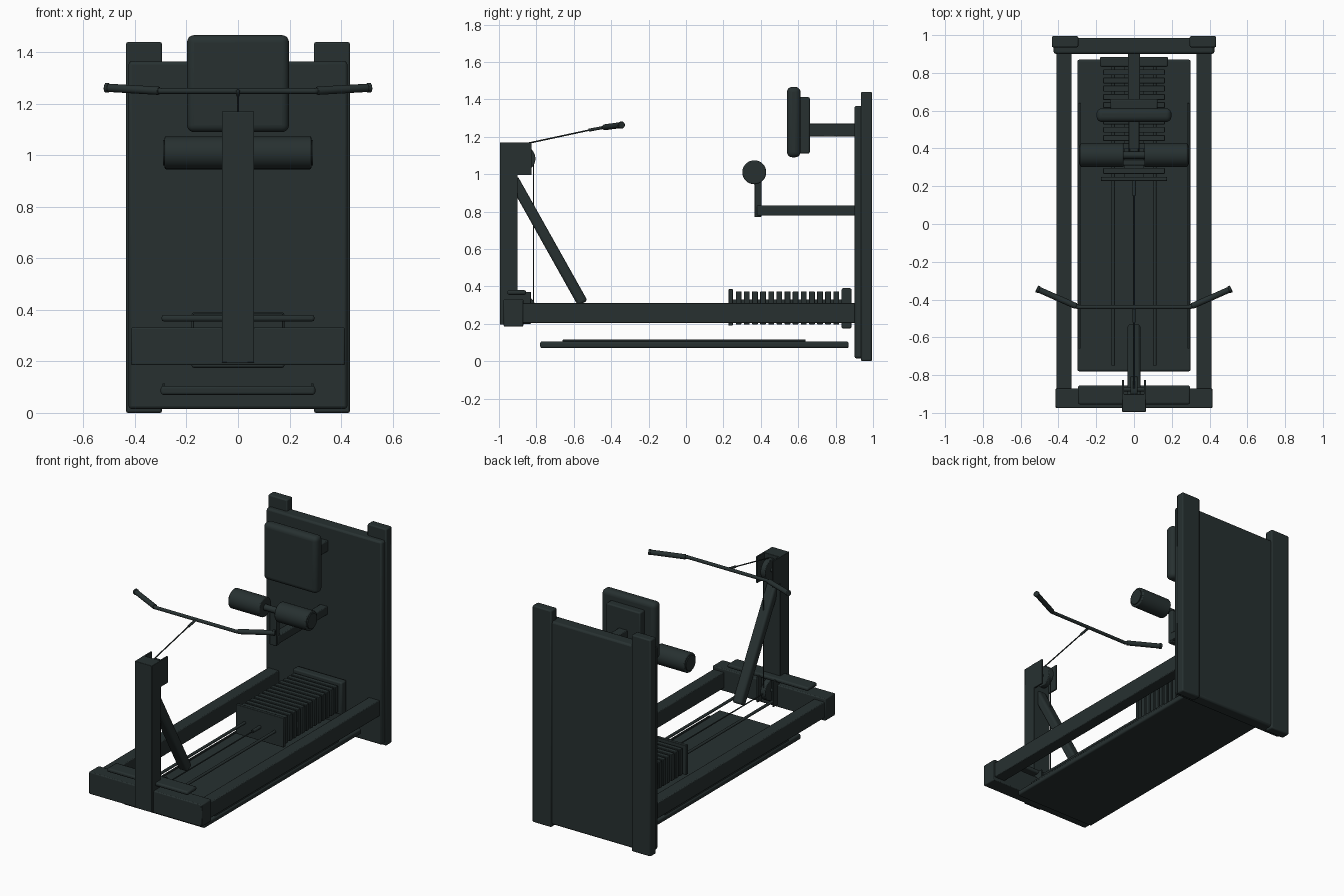
import bpy, bmesh, math
from mathutils import Vector

cube = bpy.data.objects.get("Cube")
if cube:
    bpy.data.objects.remove(cube, do_unlink=True)

# One dark green-grey paint
paint = bpy.data.materials.new("dark_slate")
paint.use_nodes = True
colour = (0.02, 0.03, 0.03, 1)
paint.diffuse_color = colour
paint.node_tree.nodes["Principled BSDF"].inputs["Base Color"].default_value = colour


def finish(name, bm, bevel=0.0, segments=2):
    mesh = bpy.data.meshes.new(name)
    bm.to_mesh(mesh)
    bm.free()
    mesh.materials.append(paint)
    ob = bpy.data.objects.new(name, mesh)
    bpy.context.collection.objects.link(ob)
    if bevel:
        mod = ob.modifiers.new("Bevel", 'BEVEL')
        mod.width, mod.segments, mod.limit_method = bevel, segments, 'ANGLE'
    bpy.ops.object.select_all(action='DESELECT')
    ob.select_set(True)
    bpy.context.view_layer.objects.active = ob
    bpy.ops.object.shade_smooth_by_angle(angle=math.radians(35))
    return ob


def box(name, x, y, z, bevel=0.005, segments=2):
    """Box from (min, max) ranges on each axis."""
    bm = bmesh.new()
    bmesh.ops.create_cube(bm, size=1)
    for v in bm.verts:
        v.co = [r[0] + (c + 0.5) * (r[1] - r[0]) for r, c in zip((x, y, z), v.co)]
    return finish(name, bm, bevel, segments)


def rod(name, a, b, radius, sides=16, bevel=0.0):
    """Cylinder between two points."""
    a, b = Vector(a), Vector(b)
    bm = bmesh.new()
    bmesh.ops.create_cone(bm, cap_ends=True, segments=sides, radius1=radius,
                          radius2=radius, depth=(b - a).length)
    turn = (b - a).to_track_quat('Z', 'Y')
    for v in bm.verts:
        v.co = turn @ v.co + (a + b) / 2
    return finish(name, bm, bevel)


def span(side, inner, outer):
    return tuple(sorted((side * inner, side * outer)))


# Upright back panel with its posts
box("back_panel", (-0.425, 0.425), (0.90, 0.985), (0.015, 1.365), 0.012)
for side, label in ((1, "left"), (-1, "right")):
    box(label + "_post", span(side, 0.295, 0.435), (0.935, 0.995), (0, 1.44), 0.008)
    # Base rails
    box(label + "_rail", span(side, 0.33, 0.41), (-0.90, 0.91), (0.205, 0.31))
    # Head and base pulley cheeks
    box(label + "_head_cheek", span(side, 0.053, 0.063), (-0.93, -0.825), (0.995, 1.17), 0.001)
    box(label + "_base_cheek", span(side, 0.053, 0.063), (-0.93, -0.83), (0.20, 0.37), 0.001)
    # Guide rods for the weights
    rod(label + "_guide_rod", (side * 0.11, -0.75, 0.28), (side * 0.11, 0.86, 0.28), 0.009)
    # Raised edge strip on the lower board
    box(label + "_board_strip", span(side, 0.283, 0.293), (-0.66, 0.64), (0.10, 0.115), 0.002)
    # Foam rollers
    rod(label + "_roller", (side * 0.055, 0.365, 1.01), (side * 0.285, 0.365, 1.01), 0.064, 32, 0.006)
    rod(label + "_roller_cap", (side * 0.28, 0.365, 1.01), (side * 0.292, 0.365, 1.01), 0.05, 32)
    # Bent ends and grips of the pull bar
    bend, tip = Vector((side * 0.295, -0.44, 1.25)), Vector((side * 0.515, -0.343, 1.263))
    rod(label + "_bar_end", bend, tip, 0.012)
    rod(label + "_grip", bend.lerp(tip, 0.05), bend.lerp(tip, 0.96), 0.016, 20, 0.003)
    rod(label + "_grip_stop", bend.lerp(tip, 0.94), tip, 0.019, 20, 0.003)

# Front cross beam, foot rest and lower board
box("front_beam", (-0.415, 0.415), (-0.975, -0.87), (0.185, 0.332), 0.006)
box("foot_rest", (-0.297, 0.297), (-0.955, -0.855), (0.355, 0.38), 0.009)
box("foot_rest_mount", (-0.06, 0.06), (-0.95, -0.87), (0.32, 0.36))
box("lower_board", (-0.30, 0.30), (-0.78, 0.87), (0.07, 0.105), 0.01, 3)

# Column with brace and pulleys
box("column", (-0.063, 0.063), (-0.995, -0.90), (0.195, 1.17), 0.003)
for label, z in (("head", 1.083), ("base", 0.285)):
    rod(label + "_pulley", (-0.018, -0.875, z), (0.018, -0.875, z), 0.07, 32, 0.004)
    rod(label + "_pulley_axle", (-0.06, -0.875, z), (0.06, -0.875, z), 0.012)

top, foot = Vector((0, -0.925, 0.975)), Vector((0, -0.552, 0.31))
brace = box("brace", (-0.034, 0.034), (-0.029, 0.029),
            (-(foot - top).length / 2, (foot - top).length / 2), 0.014, 3)
brace.location = (top + foot) / 2
brace.rotation_euler.x = math.atan2(foot.y - top.y, top.z - foot.z)

# Weight stack
box("stack_head_plate", (-0.175, 0.175), (0.228, 0.25), (0.19, 0.385), 0.003)
box("stack_end_plate", (-0.18, 0.18), (0.832, 0.885), (0.175, 0.39), 0.008)
for i in range(13):
    y = 0.266 + i * 0.0435
    box("weight_plate_%d" % (i + 1), (-0.163, 0.163), (y, y + 0.031), (0.197, 0.373), 0.003)
box("stack_core", (-0.05, 0.05), (0.24, 0.84), (0.24, 0.33), 0)

# Cables and hooks
rod("stack_hook", (0, 0.15, 0.28), (0, 0.24, 0.28), 0.011)
rod("stack_cable", (0, -0.84, 0.28), (0, 0.16, 0.28), 0.004, 8)
rod("column_cable", (0, -0.815, 0.29), (0, -0.815, 1.08), 0.003, 8)
rod("pull_cable", (0, -0.87, 1.16), (0, -0.51, 1.237), 0.004, 8)
rod("pull_hook", (0, -0.52, 1.235), (0, -0.44, 1.25), 0.008, 12)

# Straight middle of the pull bar
rod("pull_bar", (-0.30, -0.44, 1.25), (0.30, -0.44, 1.25), 0.011)

# Chest pad on its arm
box("chest_pad", (-0.198, 0.198), (0.54, 0.612), (1.09, 1.467), 0.028, 5)
box("pad_backing", (-0.125, 0.125), (0.605, 0.662), (1.11, 1.412), 0.008)
box("pad_arm", (-0.032, 0.032), (0.65, 0.91), (1.20, 1.272))

# Roller support
box("roller_arm", (-0.028, 0.028), (0.38, 0.91), (0.778, 0.833))
box("roller_post", (-0.025, 0.025), (0.365, 0.403), (0.77, 1.0))
rod("roller_axle", (-0.28, 0.365, 1.01), (0.28, 0.365, 1.01), 0.02)
